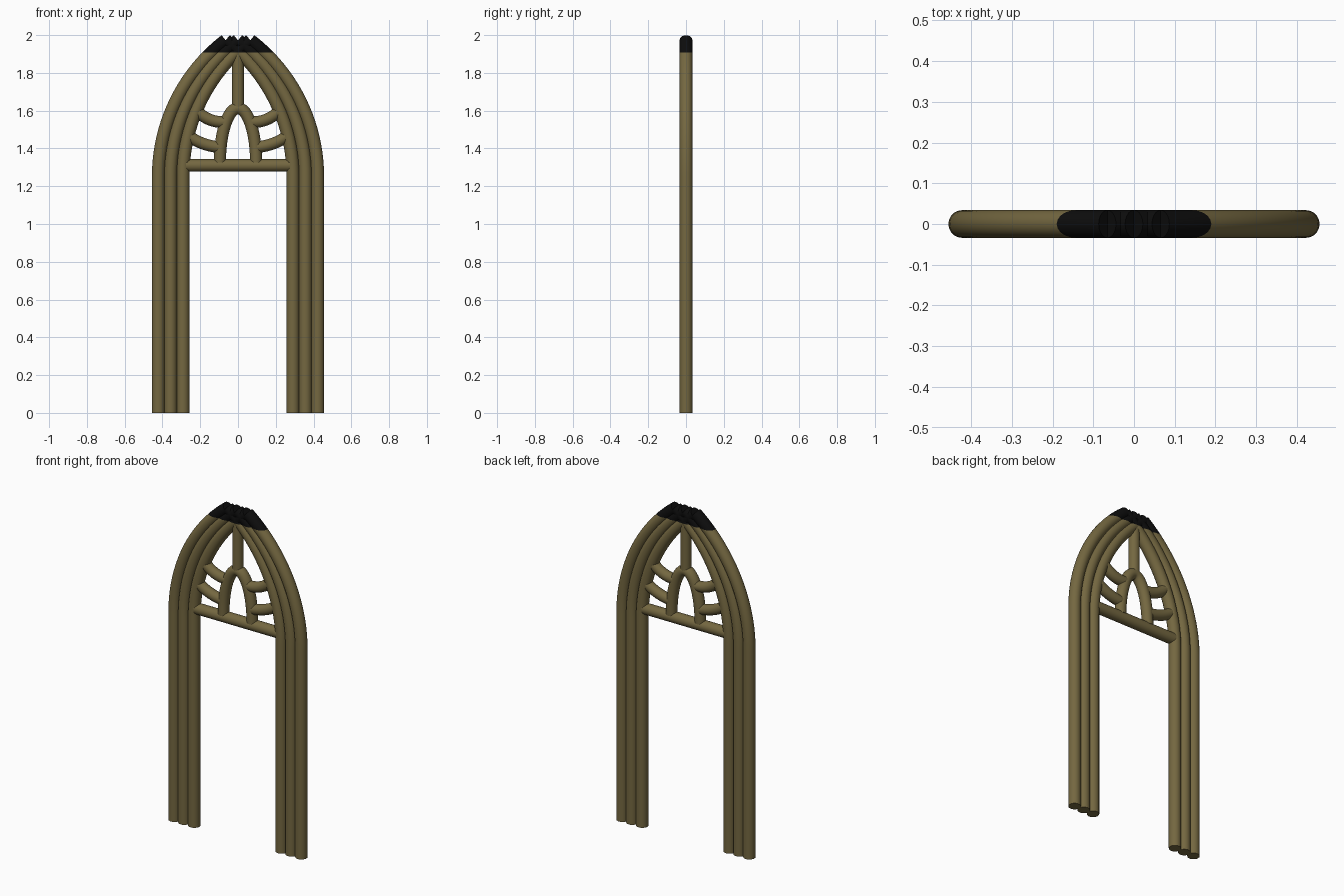
import bpy, bmesh, math
from mathutils import Vector

if "Cube" in bpy.data.objects:
    bpy.data.objects.remove(bpy.data.objects["Cube"])

R = 0.034       # tube radius
SIDES = 20


def material(name, rgb):
    m = bpy.data.materials.new(name)
    m.diffuse_color = (*rgb, 1)
    m.use_nodes = True
    m.node_tree.nodes["Principled BSDF"].inputs["Base Color"].default_value = m.diffuse_color
    return m


OLIVE = material("olive brown", (0.175, 0.137, 0.052))
BLACK = material("black", (0.004, 0.004, 0.004))


def tube(name, pts, r=R, black_above=None):
    """Sweep a capped round tube along (x, z) points in the y = 0 plane."""
    pts = [Vector((x, 0, z)) for x, z in pts]
    bm = bmesh.new()
    rings = []
    for i, p in enumerate(pts):
        t = (pts[min(i + 1, len(pts) - 1)] - pts[max(i - 1, 0)]).normalized()
        n = Vector((t.z, 0, -t.x))
        ring = []
        for k in range(SIDES):
            a = 2 * math.pi * k / SIDES
            ring.append(bm.verts.new(p + n * math.cos(a) * r + Vector((0, math.sin(a) * r, 0))))
        rings.append(ring)
    for a, b in zip(rings, rings[1:]):
        for k in range(SIDES):
            j = (k + 1) % SIDES
            bm.faces.new((a[k], a[j], b[j], b[k]))
    bm.faces.new(rings[0])
    bm.faces.new(rings[-1])
    if black_above is not None:
        bmesh.ops.bisect_plane(bm, geom=bm.verts[:] + bm.edges[:] + bm.faces[:],
                               plane_co=(0, 0, black_above), plane_no=(0, 0, 1))
        for f in bm.faces:
            f.material_index = int(f.calc_center_median().z > black_above)
    bmesh.ops.recalc_face_normals(bm, faces=bm.faces[:])
    me = bpy.data.meshes.new(name)
    bm.to_mesh(me)
    bm.free()
    me.materials.append(OLIVE)
    me.materials.append(BLACK)
    ob = bpy.data.objects.new(name, me)
    bpy.context.collection.objects.link(ob)
    bpy.ops.object.select_all(action='DESELECT')
    ob.select_set(True)
    bpy.context.view_layer.objects.active = ob
    bpy.ops.object.shade_smooth_by_angle(angle=math.radians(40))
    return ob


def bezier(a, b, c, n=10):
    """Quadratic curve from a to c pulled towards b."""
    out = []
    for i in range(n + 1):
        t = i / n
        out.append(tuple((1 - t) ** 2 * p + 2 * t * (1 - t) * q + t * t * s
                         for p, q, s in zip(a, b, c)))
    return out


for side, s in (("left", -1), ("right", 1)):
    # three nested posts that bend into the pointed arch, black at the tip
    for label, x0 in (("outer", 0.422), ("middle", 0.357), ("inner", 0.291)):
        RA, Z0, END = 0.911, 1.25, math.radians(52.5)
        path = [(s * x0, 0)]
        for i in range(21):
            a = END * i / 20
            path.append((s * (x0 - RA * (1 - math.cos(a))), Z0 + RA * math.sin(a)))
        tube(f"{label}_post_{side}", path, black_above=1.907)
    # curved ribs between the small arch and the posts
    tube(f"upper_rib_{side}", bezier((s * 0.215, 1.595), (s * 0.15, 1.535), (s * 0.07, 1.54)), 0.031)
    tube(f"lower_rib_{side}", bezier((s * 0.255, 1.462), (s * 0.19, 1.415), (s * 0.09, 1.405)), 0.031)

# cross bar under the tracery
tube("cross_bar", [(-0.275, 1.31), (0.275, 1.31)], 0.033)
# upright from small arch to the peak
tube("upright", [(0, 1.61), (0, 1.93)], 0.031)
# small inner arch
arch = []
for i in range(25):
    a = math.pi * i / 24
    arch.append((-0.096 * math.cos(a), 1.325 + 0.288 * math.sin(a)))
tube("small_arch", arch, 0.032)
